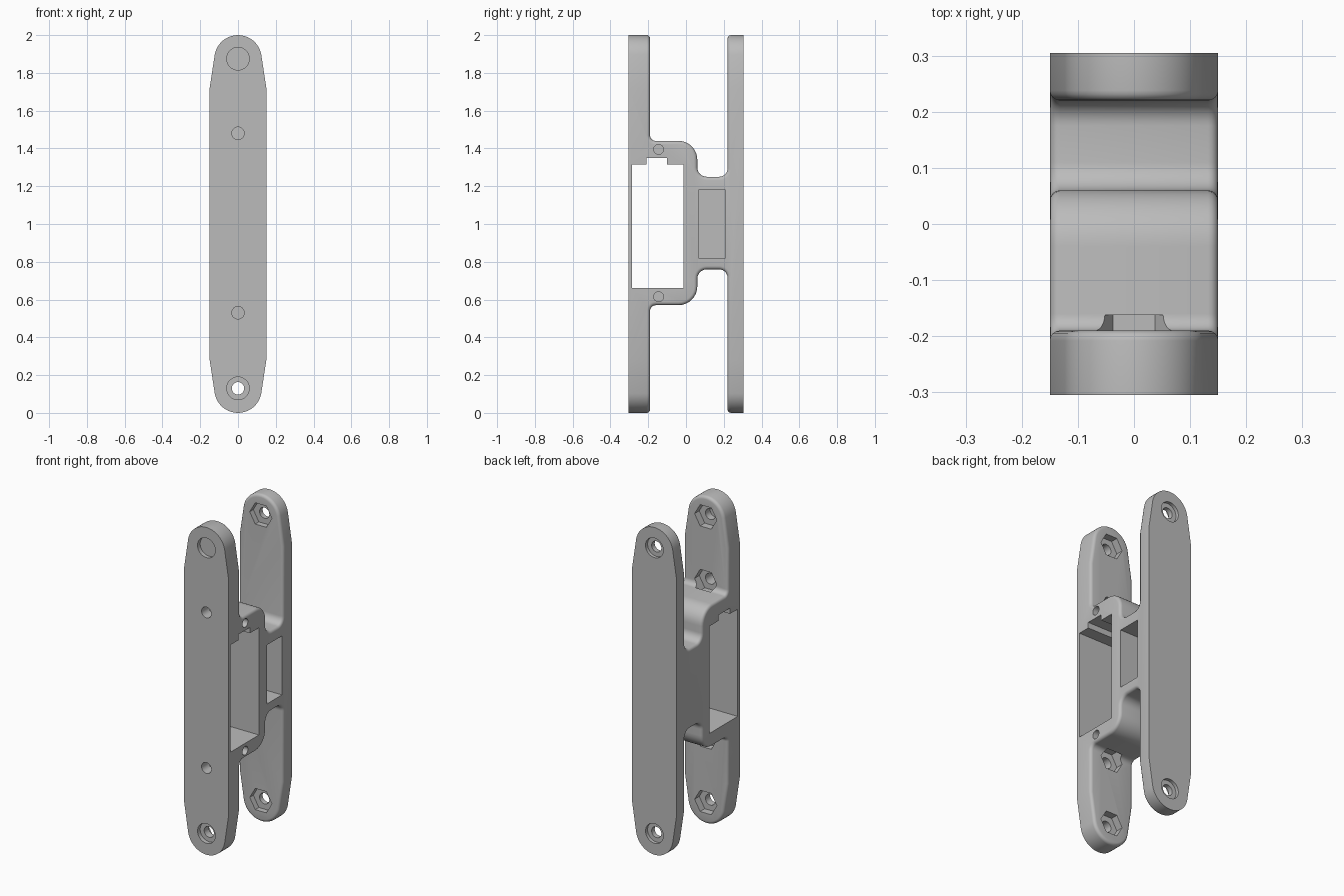
import bpy, bmesh, math
from mathutils import Vector

if "Cube" in bpy.data.objects:
    bpy.data.objects.remove(bpy.data.objects["Cube"], do_unlink=True)

MID = 1.005  # height of the mirror plane between upper and lower halves

grey = bpy.data.materials.new("plain_grey")
grey.use_nodes = True
grey.diffuse_color = (0.5, 0.5, 0.5, 1)
grey.node_tree.nodes["Principled BSDF"].inputs["Base Color"].default_value = (0.5, 0.5, 0.5, 1)


def rounded(corners, steps=8):
    """Polygon points from (a, b, radius) corners with filleted radii."""
    out, n = [], len(corners)
    for i, (a, b, r) in enumerate(corners):
        p = Vector((a, b))
        if r == 0:
            out.append(p)
            continue
        u = (Vector(corners[i - 1][:2]) - p).normalized()
        v = (Vector(corners[(i + 1) % n][:2]) - p).normalized()
        half = u.angle(v) / 2
        centre = p + (u + v).normalized() * (r / math.sin(half))
        s = p + u * (r / math.tan(half)) - centre
        e = p + v * (r / math.tan(half)) - centre
        turn = s.angle_signed(e)
        for k in range(steps + 1):
            t = -turn * k / steps
            out.append(centre + Vector((s.x * math.cos(t) - s.y * math.sin(t),
                                        s.x * math.sin(t) + s.y * math.cos(t))))
    return out


def prism(name, points, axis, lo, hi):
    """Extrude a 2D outline along x (points are y, z) or y (points are x, z)."""
    place = (lambda a, b: (lo, a, b)) if axis == "x" else (lambda a, b: (a, lo, b))
    bm = bmesh.new()
    face = bm.faces.new([bm.verts.new(place(a, b)) for a, b in points])
    new = bmesh.ops.extrude_face_region(bm, geom=[face])["geom"]
    shift = Vector((hi - lo, 0, 0)) if axis == "x" else Vector((0, hi - lo, 0))
    bmesh.ops.translate(bm, vec=shift, verts=[g for g in new if isinstance(g, bmesh.types.BMVert)])
    bmesh.ops.recalc_face_normals(bm, faces=bm.faces)
    mesh = bpy.data.meshes.new(name)
    bm.to_mesh(mesh)
    bm.free()
    ob = bpy.data.objects.new(name, mesh)
    bpy.context.collection.objects.link(ob)
    return ob


def ring(a, b, r, sides):
    return [(a + r * math.cos(math.tau * k / sides), b + r * math.sin(math.tau * k / sides))
            for k in range(sides)]


def cut(target, cutter):
    mod = target.modifiers.new("cut", "BOOLEAN")
    mod.operation, mod.solver, mod.object = "DIFFERENCE", "EXACT", cutter
    bpy.context.view_layer.objects.active = target
    bpy.ops.object.modifier_apply(modifier=mod.name)
    bpy.data.objects.remove(cutter, do_unlink=True)


# Body: long plate outline with tapered, rounded ends, full depth
arc = [(0.125 * math.cos(math.radians(d)), 1.875 + 0.125 * math.sin(math.radians(d)))
       for d in range(10, 171, 8)]
top_half = [(0.15, 1.72)] + arc + [(-0.15, 1.72)]
outline = top_half + [(-x, 2 - z) for x, z in top_half]
body = prism("hinge_body", outline, "y", -0.305, 0.305)
body.data.materials.append(grey)

# Gaps between the two plates, above and below the middle block
gap = rounded([(-0.19, 2.2, 0), (-0.19, 1.44, 0.03), (0.06, 1.44, 0.1),
               (0.06, 1.25, 0.05), (0.22, 1.25, 0.045), (0.22, 2.2, 0)])
cut(body, prism("upper_gap", gap, "x", -0.3, 0.3))
cut(body, prism("lower_gap", [(y, 2 * MID - z) for y, z in gap], "x", -0.3, 0.3))

# Soft inner edges; outer plate faces stay crisp
bm = bmesh.new()
bm.from_mesh(body.data)
bmesh.ops.remove_doubles(bm, verts=bm.verts, dist=1e-5)
edges = [e for e in bm.edges if len(e.link_faces) == 2 and e.calc_face_angle(0) > 1.0
         and all(abs(v.co.y) < 0.3 for v in e.verts)]
bmesh.ops.bevel(bm, geom=edges, offset=0.018, segments=4, profile=0.5,
                affect="EDGES", clamp_overlap=False)
bm.to_mesh(body.data)
bm.free()

# Through window with a stepped top
window = [(-0.285, 0.66), (-0.012, 0.66), (-0.012, 1.315), (-0.1, 1.315),
          (-0.1, 1.35), (-0.21, 1.35), (-0.21, 1.315), (-0.285, 1.315)]
cut(body, prism("window", window, "x", -0.3, 0.3))

# Blind pocket in the neck and two pin holes, on the left side only
cut(body, prism("neck_pocket", [(0.065, 0.82), (0.21, 0.82), (0.21, 1.18), (0.065, 1.18)],
                "x", -0.05, 0.3))
for z in (MID - 0.39, MID + 0.39):
    cut(body, prism("pin_hole", ring(-0.145, z, 0.026, 24), "x", 0, 0.3))

# Front plate: screw holes with hexagonal nut pockets on the inside
for z in (0.13, 0.53, 1.48, 1.875):
    cut(body, prism("screw_hole", ring(0, z, 0.033, 32), "y", -0.4, -0.2))
    cut(body, prism("nut_pocket", ring(0, z, 0.075, 6), "y", -0.235, -0.162))

# End holes: counterbores outside both plates, nut pockets inside the back plate
for z in (0.13, 1.875):
    cut(body, prism("front_counterbore", ring(0, z, 0.06, 32), "y", -0.4, -0.28))
    cut(body, prism("back_hole", ring(0, z, 0.033, 32), "y", 0.2, 0.4))
    cut(body, prism("back_nut_pocket", ring(0, z, 0.075, 6), "y", 0.19, 0.255))
    cut(body, prism("back_counterbore", ring(0, z, 0.06, 32), "y", 0.285, 0.4))

# Smooth shading with sharp edges kept
bpy.ops.object.select_all(action="DESELECT")
body.select_set(True)
bpy.context.view_layer.objects.active = body
bpy.ops.object.shade_smooth_by_angle(angle=math.radians(30))
